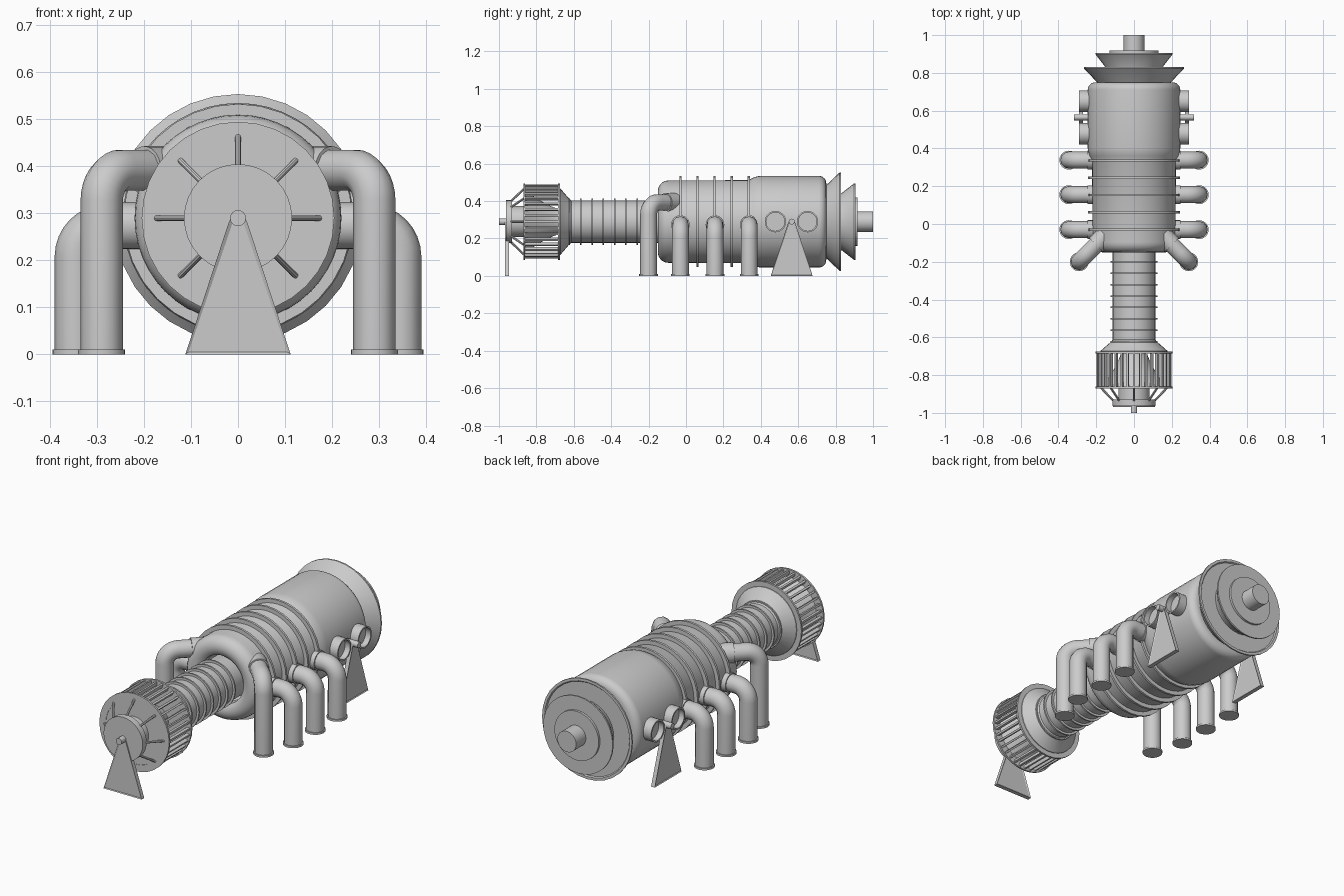
import bpy, bmesh
from math import pi, sin, cos, radians
from mathutils import Vector, Matrix

if "Cube" in bpy.data.objects:
    bpy.data.objects.remove(bpy.data.objects["Cube"])

ZC = 0.29                      # height of the main axis
AXIS = Vector((0, 0, ZC))
Y = Vector((0, 1, 0))


def finish(name, bm, smooth=True):
    bmesh.ops.recalc_face_normals(bm, faces=bm.faces[:])
    me = bpy.data.meshes.new(name)
    bm.to_mesh(me)
    bm.free()
    ob = bpy.data.objects.new(name, me)
    bpy.context.collection.objects.link(ob)
    if smooth:
        shade(ob)
    return ob


def shade(ob):
    bpy.ops.object.select_all(action='DESELECT')
    ob.select_set(True)
    bpy.context.view_layer.objects.active = ob
    bpy.ops.object.shade_smooth_by_angle(angle=radians(32))


def revolve(name, profile, origin=AXIS, axis=Y, n=32):
    """Turn (distance along axis, radius) points around an axis."""
    bm = bmesh.new()
    rot = Vector(axis).to_track_quat('Z', 'Y').to_matrix()
    rings = [[bm.verts.new(Vector(origin) + rot @ Vector((r * cos(2 * pi * i / n), r * sin(2 * pi * i / n), t)))
              for i in range(n)] for t, r in profile]
    for a, b in zip(rings, rings[1:]):
        for i in range(n):
            j = (i + 1) % n
            bm.faces.new((a[i], a[j], b[j], b[i]))
    bmesh.ops.remove_doubles(bm, verts=bm.verts[:], dist=1e-5)
    return finish(name, bm)


def cylinder(name, p1, p2, r, n=24):
    d = Vector(p2) - Vector(p1)
    return revolve(name, [(0, 0), (0, r), (d.length, r), (d.length, 0)], p1, d, n)


def ring(name, y, w, r_in, r_out):
    return revolve(name, [(y - w, r_in), (y - w, r_out), (y + w, r_out), (y + w, r_in), (y - w, r_in)])


def arc(y, r, rad, a0, a1, n=6):
    return [(y + rad * cos(radians(a0 + (a1 - a0) * i / n)),
             r + rad * sin(radians(a0 + (a1 - a0) * i / n))) for i in range(n + 1)]


def elbow_pipe(name, start, corner, end, r=0.045, bend=0.065):
    start, corner, end = map(Vector, (start, corner, end))
    a, b = (start - corner).normalized(), (end - corner).normalized()
    c = corner + (a + b) * bend
    pts = [start] + [c - bend * (b * cos(i * pi / 16) + a * sin(i * pi / 16)) for i in range(9)] + [end]
    cu = bpy.data.curves.new(name, 'CURVE')
    cu.dimensions = '3D'
    cu.bevel_depth, cu.bevel_resolution, cu.use_fill_caps = r, 4, True
    sp = cu.splines.new('POLY')
    sp.points.add(len(pts) - 1)
    for p, co in zip(sp.points, pts):
        p.co = (*co, 1)
    ob = bpy.data.objects.new(name, cu)
    bpy.context.collection.objects.link(ob)
    bpy.ops.object.select_all(action='DESELECT')
    ob.select_set(True)
    bpy.context.view_layer.objects.active = ob
    bpy.ops.object.convert(target='MESH')
    shade(bpy.context.view_layer.objects.active)


def support(name, matrix, half=0.011):
    """Tapered stand plate with a recessed panel on both sides."""
    outline = [(-0.112, 0), (0.112, 0), (0.02, 0.28), (0.011, 0.298), (-0.011, 0.298), (-0.02, 0.28)]
    bm = bmesh.new()
    f = bm.faces.new([bm.verts.new((x, -half, z)) for x, z in outline])
    ext = bmesh.ops.extrude_face_region(bm, geom=[f])
    bmesh.ops.translate(bm, vec=(0, 2 * half, 0), verts=[v for v in ext['geom'] if isinstance(v, bmesh.types.BMVert)])
    bmesh.ops.recalc_face_normals(bm, faces=bm.faces[:])
    sides = [f for f in bm.faces if abs(f.normal.y) > 0.9]
    bmesh.ops.inset_individual(bm, faces=sides, thickness=0.008, depth=-0.004)
    bm.transform(matrix)
    finish(name, bm, False)


# main casing: rounded nose, narrow section, wide rear section
revolve("main_casing",
        [(-0.07, 0.10), (-0.09, 0.125)] + arc(-0.095, 0.165, 0.055, 225, 90, 9)
        + [(0.335, 0.222), (0.36, 0.236), (0.385, 0.243), (0.40, 0.245)]
        + arc(0.71, 0.205, 0.04, 90, 0) + [(0.75, 0)], n=48)
for i in range(5):
    ring("casing_rib", -0.03 + i * 0.0915, 0.006, 0.21, 0.243)

# intake duct with its ribs and flared collar
revolve("intake_duct", [(-0.08, 0.113), (-0.612, 0.113), (-0.622, 0.12), (-0.672, 0.178),
                        (-0.684, 0.18), (-0.684, 0.05)])
for i in range(8):
    ring("duct_rib", -0.20 - i * 0.0605, 0.004, 0.105, 0.125)

# intake cage: end rings, vanes, inner bellmouth
ring("cage_rear_ring", -0.68, 0.005, 0.10, 0.205)
ring("cage_front_ring", -0.865, 0.005, 0.168, 0.205)
bm = bmesh.new()
for i in range(36):
    m = (Matrix.Translation(AXIS) @ Matrix.Rotation(2 * pi * i / 36, 4, 'Y')
         @ Matrix.Translation((0, -0.7725, 0.189)) @ Matrix.Diagonal((0.010, 0.18, 0.018, 1)))
    bmesh.ops.create_cube(bm, size=1, matrix=m)
finish("cage_vanes", bm, False)
revolve("intake_bellmouth", [(-0.868, 0), (-0.868, 0.17), (-0.86, 0.17)]
        + [(-0.86 + 0.176 * sin(radians(a)), 0.07 + 0.095 * (1 - sin(radians(a))) ** 1.3)
           for a in range(0, 91, 10)])

# front hub, spokes and shaft
cylinder("hub_neck", (0, -0.935, ZC), (0, -0.865, ZC), 0.083, 32)
cylinder("hub_disc", (0, -0.963, ZC), (0, -0.93, ZC), 0.115, 32)
for i in range(8):
    d = Vector((sin(i * pi / 4), 0, cos(i * pi / 4)))
    cylinder("hub_spoke", AXIS + d * 0.108 - Y * 0.937, AXIS + d * 0.174 - Y * 0.868, 0.006, 8)
cylinder("front_shaft", (0, -1.0, ZC), (0, -0.93, ZC), 0.017, 16)
support("front_support", Matrix.Translation((0, -0.957, 0)))

# rear flared covers and output shaft
revolve("rear_flare", [(0.74, 0.19), (0.755, 0.20), (0.822, 0.264), (0.83, 0.264), (0.83, 0.25),
                       (0.824, 0.245), (0.824, 0)])
revolve("rear_cover", [(0.82, 0.152), (0.835, 0.155), (0.898, 0.204), (0.906, 0.204), (0.906, 0)])
cylinder("rear_boss", (0, 0.90, ZC), (0, 0.918, ZC), 0.13, 32)
cylinder("output_shaft", (0, 0.91, ZC), (0, 1.0, ZC), 0.055, 32)

# pipes, side ports and rear supports on both sides
for s in (-1, 1):
    for y in (-0.03, 0.155, 0.338):
        elbow_pipe("side_pipe", (0.345 * s, y, 0), (0.345 * s, y, 0.274), (0.16 * s, y, 0.274))
        cylinder("side_pipe_collar", (0.20 * s, y, 0.274), (0.245 * s, y, 0.274), 0.05)
        cylinder("side_pipe_foot", (0.345 * s, y, 0), (0.345 * s, y, 0.01), 0.05)
    elbow_pipe("front_pipe", (0.29 * s, -0.2, 0), (0.29 * s, -0.2, 0.392), (0.14 * s, -0.05, 0.392))
    cylinder("front_pipe_collar", (0.15 * s, -0.06, 0.392), (0.20 * s, -0.11, 0.392), 0.051)
    cylinder("front_pipe_foot", (0.29 * s, -0.2, 0), (0.29 * s, -0.2, 0.01), 0.05)
    for y in (0.478, 0.65):
        revolve("side_port", [(0, 0), (0, 0.057), (0.09, 0.057), (0.09, 0.049), (0.06, 0.049), (0.06, 0)],
                (0.20 * s, y, ZC), (s, 0, 0))
    cylinder("support_pin", (0.22 * s, 0.565, ZC), (0.317 * s, 0.565, ZC), 0.016, 16)
    support("rear_support", Matrix.Translation((0.28 * s, 0.565, 0)) @ Matrix.Rotation(pi / 2, 4, 'Z'))
